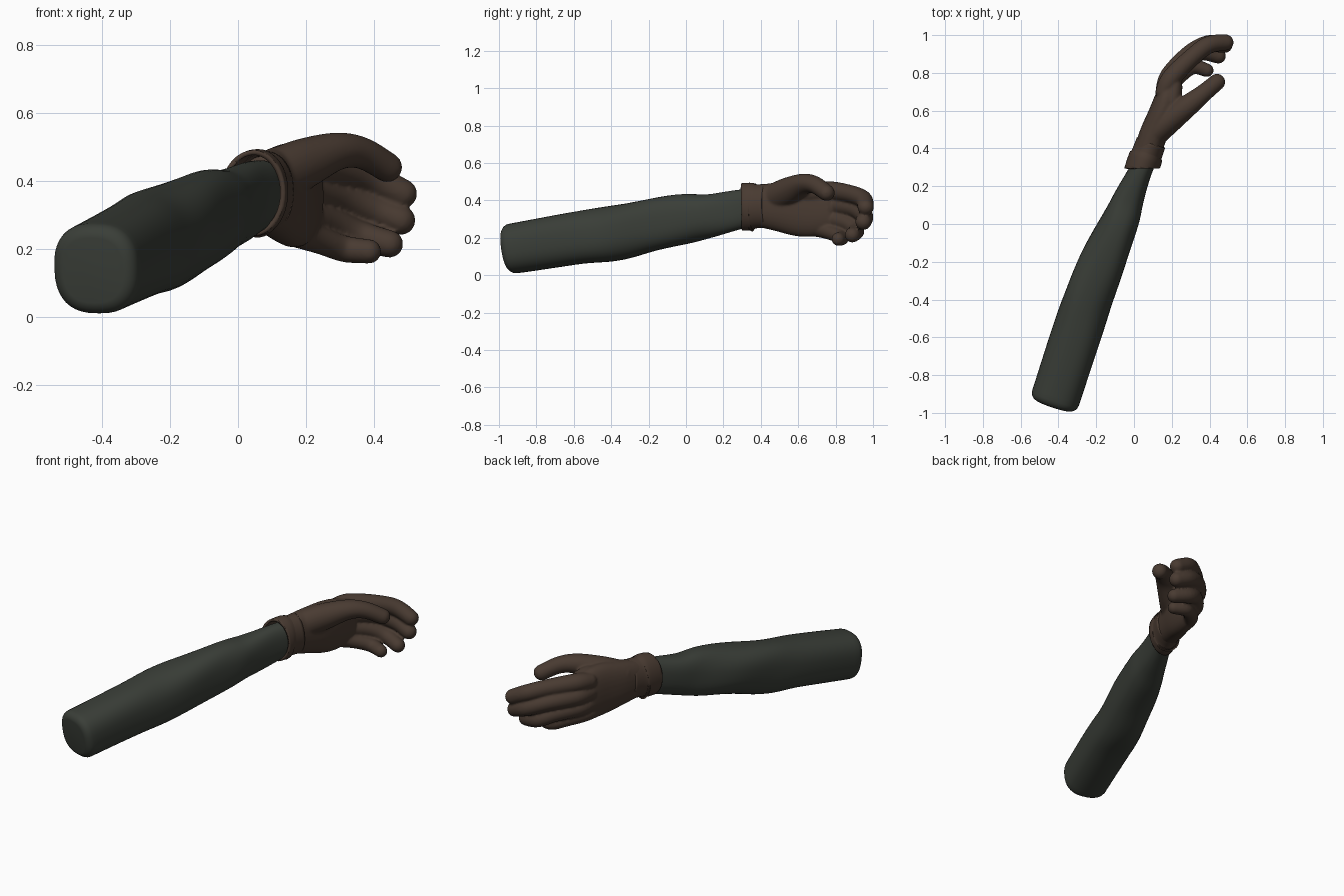
import bpy, bmesh, math
from mathutils import Vector

if "Cube" in bpy.data.objects:
    bpy.data.objects.remove(bpy.data.objects["Cube"])

UP = Vector((0, 0, 1))


def material(name, rgb):
    m = bpy.data.materials.new(name)
    m.diffuse_color = (*rgb, 1)
    m.use_nodes = True
    m.node_tree.nodes["Principled BSDF"].inputs["Base Color"].default_value = m.diffuse_color
    return m


def spline(pts, steps):
    """Catmull-Rom through stations (x, y, z, half width, half height)."""
    p = [pts[0]] + pts + [pts[-1]]
    out = []
    for i in range(1, len(p) - 2):
        for s in range(steps):
            t = s / steps
            out.append([0.5 * (2 * b + (c - a) * t + (2 * a - 5 * b + 4 * c - d) * t * t
                               + (3 * b - a - 3 * c + d) * t ** 3)
                        for a, b, c, d in zip(p[i - 1], p[i], p[i + 1], p[i + 2])])
    return out + [list(pts[-1])]


def loft(bm, pts, steps=6, n=32, power=2.0, r0=0, r1=0, folds=0):
    """Skin ovals along a path; r0 and r1 round off closed ends."""
    st = spline(pts, steps)
    c = [Vector(s[:3]) for s in st]
    frames = []
    for i, s in enumerate(st):
        tan = (c[min(i + 1, len(c) - 1)] - c[max(i - 1, 0)]).normalized()
        frames.append((c[i], tan, s[3], s[4], i / (len(st) - 1)))

    def cap(f, r, sign):
        o, tan, w, h, t = f
        k = [math.radians(a) for a in (20, 40, 58, 74, 86)]
        return [(o + tan * sign * r * math.sin(a), tan, w - r * (1 - math.cos(a)),
                 h - r * (1 - math.cos(a)), t) for a in k]
    start = cap(frames[0], r0, -1)[::-1] if r0 else []
    end = cap(frames[-1], r1, 1) if r1 else []
    rings = []
    for o, tan, w, h, t in start + frames + end:
        side = tan.cross(UP).normalized()
        up = side.cross(tan)
        ring = []
        for k in range(n):
            a = 2 * math.pi * k / n
            ca, sa = math.cos(a), math.sin(a)
            f = 1 + folds * math.sin(math.pi * t) * (
                math.sin(2 * a + 11 * t) + 0.7 * math.sin(3 * a - 17 * t))
            x = math.copysign(abs(ca) ** (2 / power), ca) * w * f
            z = math.copysign(abs(sa) ** (2 / power), sa) * h * f
            ring.append(bm.verts.new(o + side * x + up * z))
        rings.append(ring)
    for a, b in zip(rings, rings[1:]):
        for k in range(n):
            bm.faces.new((a[k], a[(k + 1) % n], b[(k + 1) % n], b[k]))
    if r0:
        bm.faces.new(rings[0][::-1])
    if r1:
        bm.faces.new(rings[-1])


def finish(bm, name, mat):
    bmesh.ops.recalc_face_normals(bm, faces=bm.faces)
    for f in bm.faces:
        f.smooth = True
    me = bpy.data.meshes.new(name)
    bm.to_mesh(me)
    bm.free()
    me.materials.append(mat)
    ob = bpy.data.objects.new(name, me)
    bpy.context.collection.objects.link(ob)
    return ob


cloth = material("dark_green_cloth", (0.042, 0.048, 0.039))
leather = material("brown_leather", (0.066, 0.043, 0.031))

# Sleeve: rounded, slightly twisted tube with a closed shoulder end
bm = bmesh.new()
loft(bm, [(-.415, -.92, .143, .13, .134), (-.31, -.6, .195, .13, .142),
          (-.245, -.4, .222, .128, .148), (-.165, -.2, .265, .125, .135),
          (-.08, 0, .30, .10, .132), (-.03, .13, .32, .08, .118),
          (.03, .27, .348, .062, .106), (.07, .36, .362, .058, .10)],
     steps=8, n=40, power=2.5, r0=.04, r1=.02, folds=.03)
finish(bm, "sleeve", cloth)

# Glove cuff: stepped open band, cut flat at the opening
bm = bmesh.new()
loft(bm, [(.03, .26, .362, .088, .122), (.047, .31, .365, .090, .127),
          (.063, .355, .368, .089, .126), (.067, .367, .368, .082, .118),
          (.09, .43, .37, .080, .117)], steps=4, n=40)
bmesh.ops.bisect_plane(bm, geom=bm.verts[:] + bm.edges[:] + bm.faces[:],
                       plane_co=(0, .303, 0), plane_no=(0, 1, .02), clear_inner=True)
cuff = finish(bm, "glove_cuff", leather)
sol = cuff.modifiers.new("thickness", 'SOLIDIFY')
sol.thickness, sol.offset = .014, -1

# Glove hand: palm, four fingers and thumb fused into one skin
bm = bmesh.new()
loft(bm, [(.07, .38, .37, .074, .110), (.105, .48, .367, .074, .130),
          (.145, .58, .362, .070, .150), (.175, .67, .355, .063, .150),
          (.205, .76, .358, .048, .125)], power=2.3, r0=.02, r1=.035)
fingers = [
    ([(.16, .70, .445), (.20, .775, .45), (.31, .885, .432), (.395, .948, .405), (.49, .962, .36)], .047),
    ([(.16, .70, .375), (.19, .785, .375), (.295, .90, .355), (.395, .953, .318), (.485, .948, .282)], .047),
    ([(.16, .68, .305), (.185, .76, .30), (.275, .865, .277), (.355, .91, .24), (.452, .888, .213)], .044),
    ([(.15, .63, .25), (.18, .715, .245), (.25, .79, .222), (.315, .832, .20), (.392, .812, .192)], .039),
]
for path, r in fingers:
    radii = (r, r * 1.1, r * 1.02, r, r * .92)
    # leave room for the rounded fingertip
    last = Vector(path[-1])
    last -= (last - Vector(path[-2])).normalized() * .006
    pts = path[:-1] + [tuple(last)]
    loft(bm, [(*p, q, q) for p, q in zip(pts, radii)], n=24, r0=r * .95, r1=r * .9)
loft(bm, [(.10, .47, .41, .07, .08), (.19, .55, .45, .068, .075),
          (.29, .63, .487, .058, .056), (.365, .69, .482, .048, .047),
          (.44, .752, .44, .044, .044)], n=24, r0=.06, r1=.042)
# Web between thumb and index finger
loft(bm, [(.15, .56, .43, .05, .07), (.20, .65, .445, .048, .06),
          (.215, .73, .445, .042, .05)], n=24, r0=.04, r1=.04)
hand = finish(bm, "glove_hand", leather)
rem = hand.modifiers.new("fuse", 'REMESH')
rem.mode, rem.voxel_size, rem.use_smooth_shade = 'VOXEL', .007, True
sm = hand.modifiers.new("soften", 'SMOOTH')
sm.factor, sm.iterations = .5, 5

# Keep the cuff rim crisp
bpy.context.view_layer.objects.active = cuff
cuff.select_set(True)
bpy.ops.object.shade_smooth_by_angle(angle=math.radians(40))
